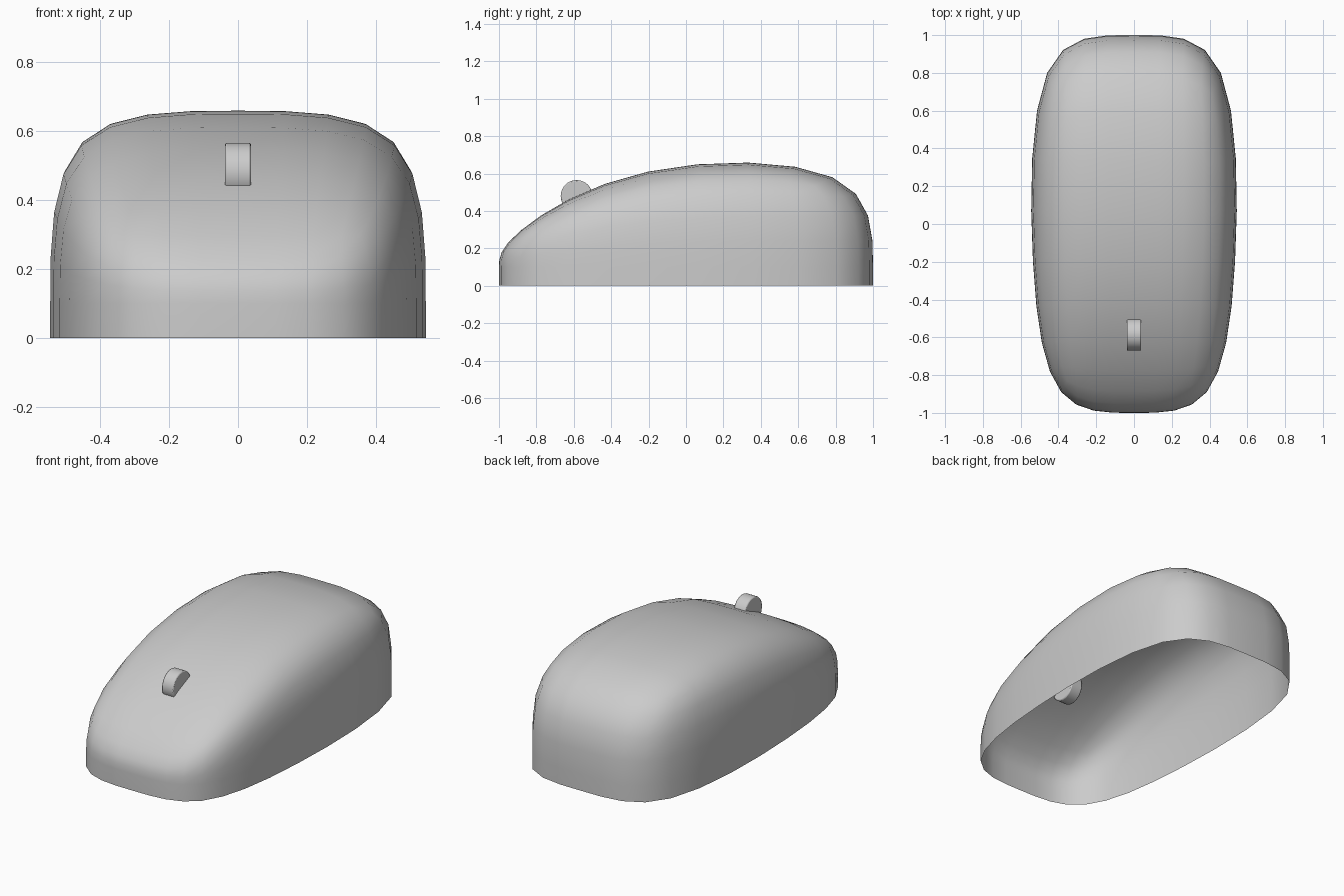
import bpy, bmesh, math

if "Cube" in bpy.data.objects:
    bpy.data.objects.remove(bpy.data.objects["Cube"])

# Shell control cage: rows front, middle, rear -> half width, y at centre, y at edge, top z
ROWS = [(0.439, -0.995, -1.01, 0.246),
        (0.555, -0.305, -0.305, 0.685),
        (0.551, 0.985, 1.03, 0.674)]
RIM_Z = 0.10

bm = bmesh.new()
top, rim = {}, {}
for j, (w, yc, ye, z) in enumerate(ROWS):
    for i in (-1, 0, 1):
        x, y = i * w, ye if i else yc
        top[i, j] = bm.verts.new((x, y, z))
        if (i, j) != (0, 1):
            rim[i, j] = bm.verts.new((x, y, RIM_Z))
for j in (0, 1):
    for i in (-1, 0):
        bm.faces.new((top[i, j], top[i + 1, j], top[i + 1, j + 1], top[i, j + 1]))
ring = [(-1, 0), (0, 0), (1, 0), (1, 1), (1, 2), (0, 2), (-1, 2), (-1, 1)]
for a, b in zip(ring, ring[1:] + ring[:1]):
    bm.faces.new((rim[a], rim[b], top[b], top[a]))
bm.normal_update()
mesh = bpy.data.meshes.new("mouse_shell")
bm.to_mesh(mesh)
bm.free()
shell = bpy.data.objects.new("mouse_shell", mesh)
bpy.context.collection.objects.link(shell)
bpy.context.view_layer.objects.active = shell
shell.select_set(True)
sub = shell.modifiers.new("round", "SUBSURF")
sub.levels = sub.render_levels = 2
bpy.ops.object.modifier_apply(modifier=sub.name)

# Straight skirt from the rounded rim down to the open bottom
bm = bmesh.new()
bm.from_mesh(shell.data)
edges = [e for e in bm.edges if e.is_boundary]
new = bmesh.ops.extrude_edge_only(bm, edges=edges)["geom"]
for v in new:
    if isinstance(v, bmesh.types.BMVert):
        v.co.z = 0
bmesh.ops.recalc_face_normals(bm, faces=bm.faces)
if max(bm.faces, key=lambda f: f.calc_center_median().z).normal.z < 0:
    bmesh.ops.reverse_faces(bm, faces=bm.faces)
bm.to_mesh(shell.data)
bm.free()
bpy.ops.object.shade_smooth()

# Scroll wheel
bpy.ops.mesh.primitive_cylinder_add(vertices=32, radius=0.085, depth=0.076,
                                    location=(0, -0.585, 0.48),
                                    rotation=(0, math.pi / 2, 0))
wheel = bpy.context.object
wheel.name = "scroll_wheel"
bev = wheel.modifiers.new("soft_rim", "BEVEL")
bev.width, bev.segments = 0.006, 2
bpy.ops.object.shade_smooth_by_angle(angle=math.radians(35))
